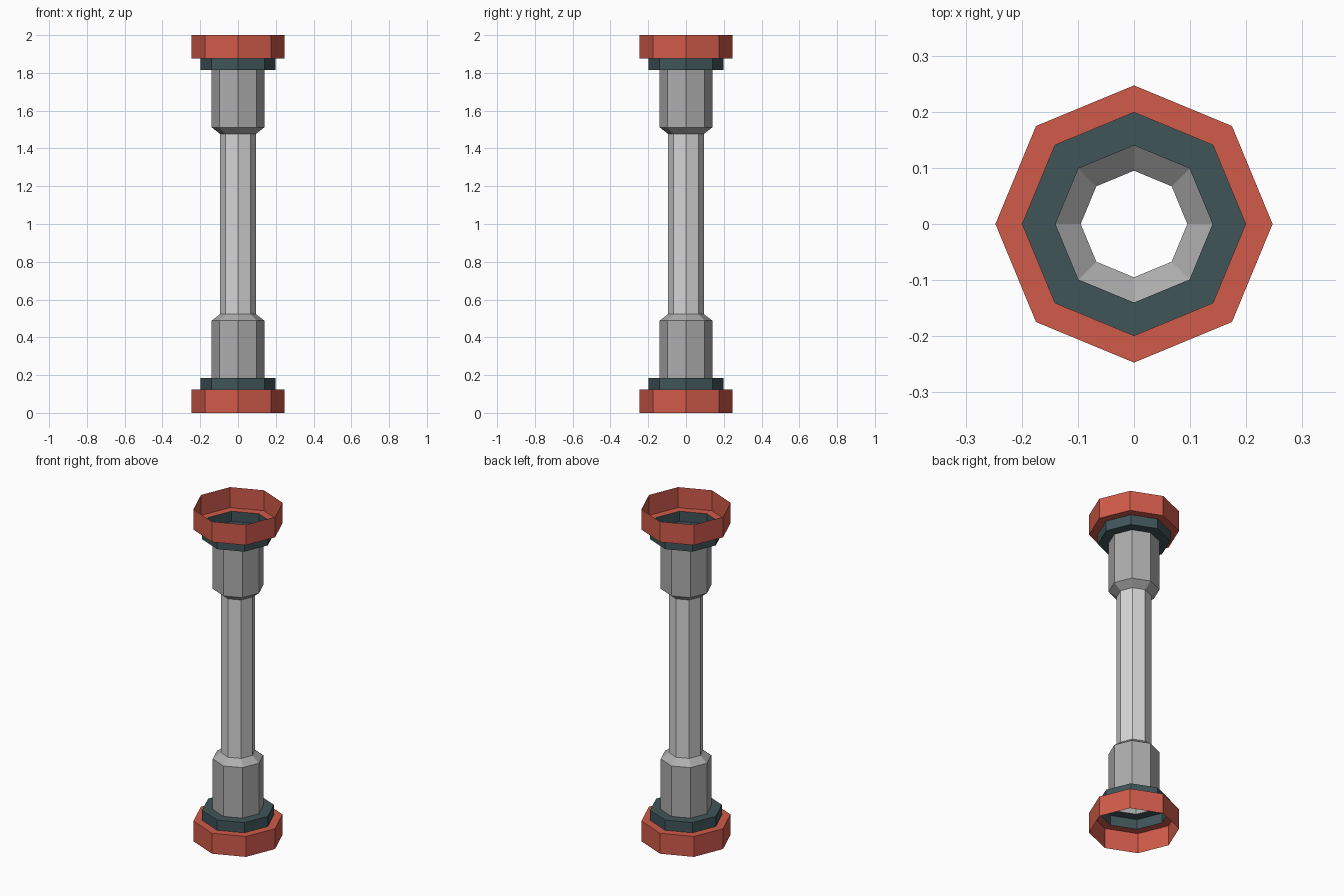
import bpy, math

if "Cube" in bpy.data.objects:
    bpy.data.objects.remove(bpy.data.objects["Cube"])

SIDES = 8
HEIGHT = 2.0


def material(name, srgb):
    m = bpy.data.materials.new(name)
    m.diffuse_color = [((c / 255 + 0.055) / 1.055) ** 2.4 for c in srgb] + [1.0]
    m.use_nodes = True
    m.node_tree.nodes["Principled BSDF"].inputs["Base Color"].default_value = m.diffuse_color
    return m


red = material("red", (208, 91, 74))
teal = material("dark teal", (64, 85, 89))
grey = material("mid grey", (173, 173, 173))
light = material("light grey", (214, 214, 214))


def lathe(name, profile, mat):
    """Open eight-sided shell from (radius, z) points, listed bottom to top."""
    verts, faces = [], []
    for r, z in profile:
        for i in range(SIDES):
            a = math.tau * i / SIDES
            verts.append((r * math.cos(a), r * math.sin(a), z))
    for k in range(len(profile) - 1):
        for i in range(SIDES):
            j = (i + 1) % SIDES
            lo, hi = k * SIDES, (k + 1) * SIDES
            faces.append((lo + i, lo + j, hi + j, hi + i))
    mesh = bpy.data.meshes.new(name)
    mesh.from_pydata(verts, [], faces)
    mesh.materials.append(mat)
    obj = bpy.data.objects.new(name, mesh)
    bpy.context.collection.objects.link(obj)
    return obj


# End parts: flange rim with ledge, collar with ledge, sleeve with taper
parts = [
    ("flange", [(0.247, 0), (0.247, 0.123), (0.199, 0.123)], red),
    ("collar", [(0.199, 0.123), (0.199, 0.184), (0.14, 0.184)], teal),
    ("sleeve", [(0.14, 0.184), (0.14, 0.488), (0.095, 0.523)], grey),
]
for name, profile, mat in parts:
    lathe("lower_" + name, profile, mat)
    lathe("upper_" + name, [(r, HEIGHT - z) for r, z in reversed(profile)], mat)

# Slim middle tube
lathe("middle_tube", [(0.095, 0.523), (0.095, HEIGHT - 0.523)], light)
